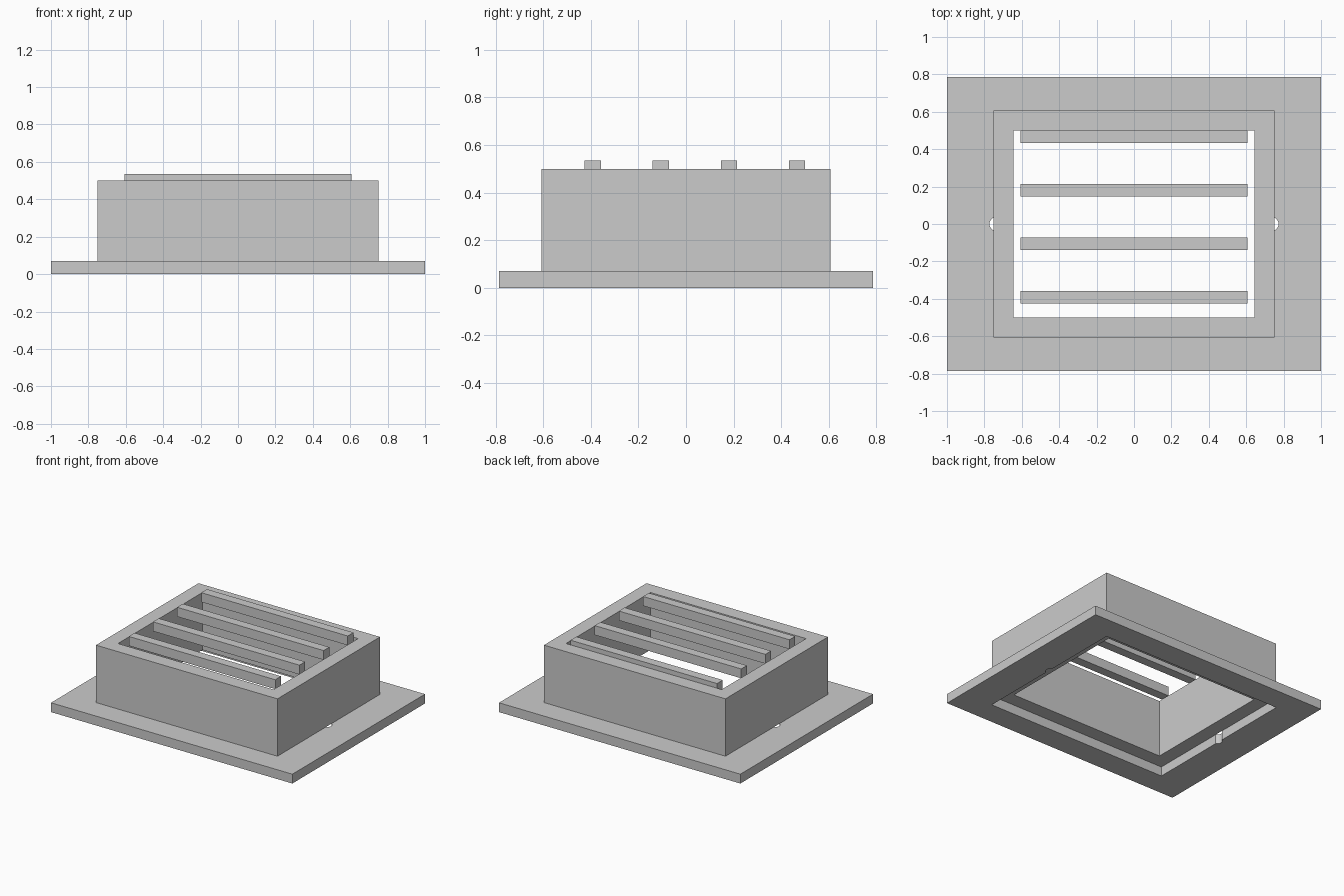
import bpy
import bmesh
import math

cube = bpy.data.objects.get("Cube")
if cube:
    bpy.data.objects.remove(cube, do_unlink=True)

grey = bpy.data.materials.new("light grey")
grey.use_nodes = True
colour = (0.6, 0.6, 0.6, 1)
grey.diffuse_color = colour
grey.node_tree.nodes["Principled BSDF"].inputs["Base Color"].default_value = colour


def make_object(name, bm):
    bmesh.ops.recalc_face_normals(bm, faces=bm.faces)
    mesh = bpy.data.meshes.new(name)
    bm.to_mesh(mesh)
    bm.free()
    mesh.materials.append(grey)
    obj = bpy.data.objects.new(name, mesh)
    bpy.context.collection.objects.link(obj)
    return obj


def box(name, centre, size):
    bm = bmesh.new()
    bmesh.ops.create_cube(bm, size=1)
    bmesh.ops.scale(bm, vec=size, verts=bm.verts)
    bmesh.ops.translate(bm, vec=centre, verts=bm.verts)
    return make_object(name, bm)


def half_outline(hx, hy, notch=None):
    """Right half of a rectangle, bottom to top, with an optional round notch."""
    points = [(hx, -hy)]
    if notch:
        centre, radius, steps = notch
        limit = math.acos((hx - centre) / radius)
        for i in range(steps + 1):
            a = limit * (2 * i / steps - 1)
            points.append((centre + radius * math.cos(a), radius * math.sin(a)))
    return points + [(hx, hy)]


def frame(name, outer, inner, z0, z1, notch=None):
    """Rectangular ring: one loop inside another, filled and extruded."""
    bm = bmesh.new()
    for half in (half_outline(*outer), half_outline(*inner, notch)):
        loop = half + [(-x, -y) for x, y in half]
        verts = [bm.verts.new((x, y, z0)) for x, y in loop]
        for i, v in enumerate(verts):
            bm.edges.new((v, verts[(i + 1) % len(verts)]))
    bmesh.ops.triangle_fill(bm, use_beauty=True, edges=bm.edges[:])
    bmesh.ops.dissolve_limit(bm, angle_limit=0.01, verts=bm.verts[:], edges=bm.edges[:])
    result = bmesh.ops.extrude_face_region(bm, geom=bm.faces[:], use_keep_orig=True)
    top = [g for g in result["geom"] if isinstance(g, bmesh.types.BMVert)]
    bmesh.ops.translate(bm, vec=(0, 0, z1 - z0), verts=top)
    return make_object(name, bm)


# Mounting flange with a half-round screw notch on each side
frame("flange", (1, 0.785), (0.752, 0.607), 0, 0.07, notch=(0.737, 0.036, 12))

# Open rectangular duct standing on the flange
frame("duct", (0.752, 0.607), (0.645, 0.5), 0.07, 0.5)

# Row of slats across the mouth
for i in range(4):
    box(f"slat_{i + 1}", (0, -0.392 + i * 0.286, 0.5), (1.214, 0.068, 0.07))
